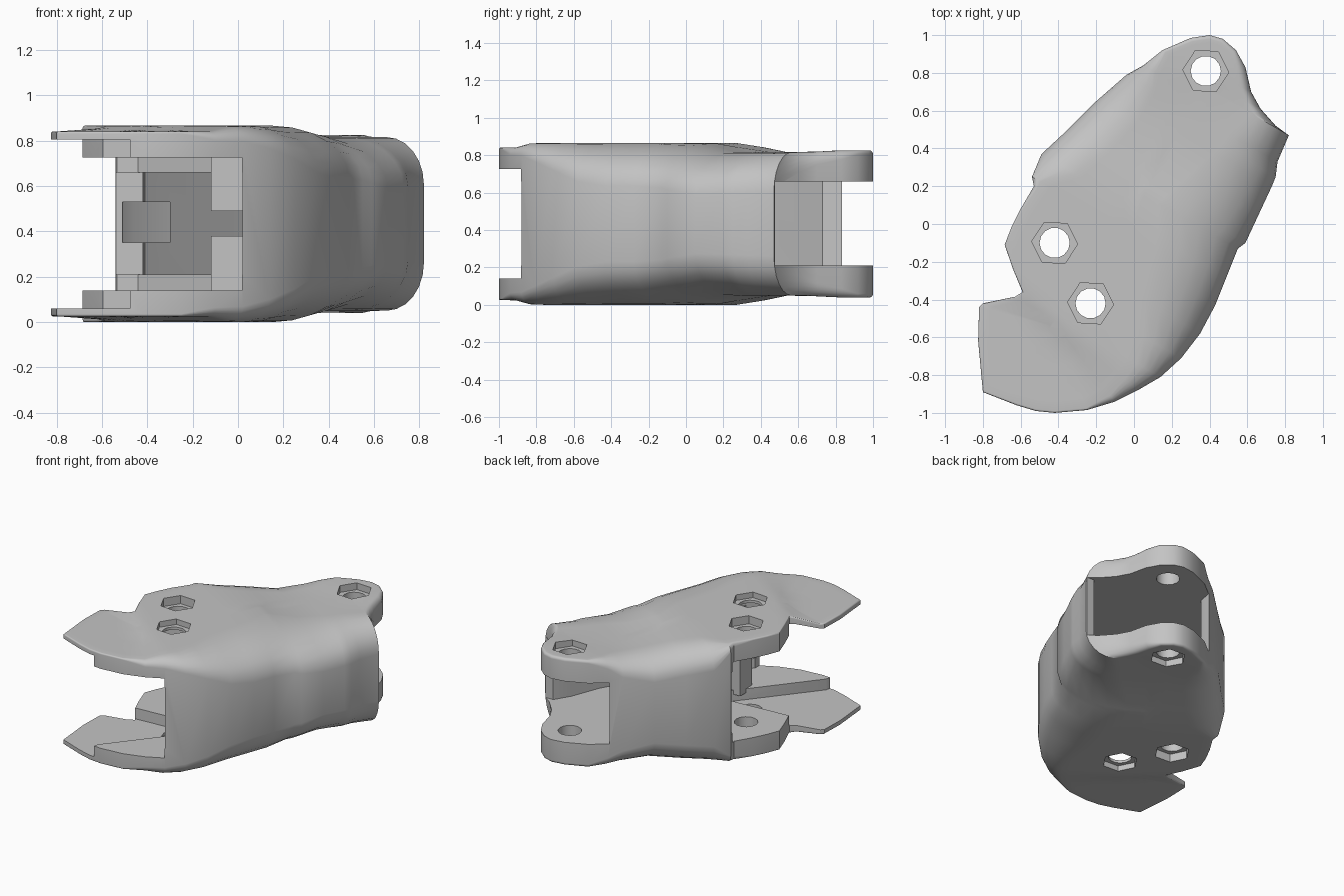
import bpy
import bmesh
import math
from mathutils import Vector

old = bpy.data.objects.get("Cube")
if old:
    bpy.data.objects.remove(old, do_unlink=True)

MID = 0.433

# Single grey plastic
grey = bpy.data.materials.new("grey plastic")
grey.use_nodes = True
colour = (0.55, 0.55, 0.55, 1)
grey.diffuse_color = colour
grey.node_tree.nodes["Principled BSDF"].inputs["Base Color"].default_value = colour


def clamp(t):
    return min(max(t, 0), 1)


def smooth(t):
    t = clamp(t)
    return t * t * (3 - 2 * t)


def make_object(name, bm):
    bmesh.ops.recalc_face_normals(bm, faces=bm.faces)
    mesh = bpy.data.meshes.new(name)
    bm.to_mesh(mesh)
    bm.free()
    mesh.materials.append(grey)
    obj = bpy.data.objects.new(name, mesh)
    bpy.context.collection.objects.link(obj)
    return obj


def prism(name, points, z0, z1):
    bm = bmesh.new()
    face = bm.faces.new([bm.verts.new((x, y, z0)) for x, y in points])
    grown = bmesh.ops.extrude_face_region(bm, geom=[face])["geom"]
    top = [v for v in grown if isinstance(v, bmesh.types.BMVert)]
    bmesh.ops.translate(bm, verts=top, vec=(0, 0, z1 - z0))
    return make_object(name, bm)


def polygon(cx, cy, radius, sides, turn=0):
    steps = [turn + math.tau * i / sides for i in range(sides)]
    return [(cx + radius * math.cos(a), cy + radius * math.sin(a)) for a in steps]


def combine(target, tool, operation):
    mod = target.modifiers.new("combine", "BOOLEAN")
    mod.operation = operation
    mod.solver = "EXACT"
    mod.object = tool
    bpy.context.view_layer.objects.active = target
    bpy.ops.object.modifier_apply(modifier=mod.name)
    bpy.data.objects.remove(tool, do_unlink=True)


# Plan outline: front tip, right wall, rear ear, left wall, side notch
outline = [
    (-.8, -.89), (-.62, -.96), (-.52, -.99), (-.42, -1), (-.25, -.985), (-.1, -.94),
    (.02, -.88), (.14, -.81), (.25, -.71), (.35, -.58), (.43, -.43), (.49, -.28),
    (.55, -.13), (.59, -.1), (.66, .05), (.73, .2), (.75, .25), (.76, .33), (.82, .47),
    (.75, .52), (.67, .61), (.62, .7), (.59, .83), (.54, .92), (.47, .98), (.4, 1),
    (.3, .985), (.15, .92), (.05, .84), (-.04, .79), (-.2, .65), (-.35, .5),
    (-.49, .37), (-.54, .25), (-.53, .2), (-.6, .08), (-.65, -.02), (-.685, -.11),
    (-.64, -.24), (-.59, -.36), (-.63, -.385), (-.8, -.42), (-.82, -.44), (-.825, -.62)]
spine_a, spine_b = Vector((-.4, -.55)), Vector((.38, .82))


def to_spine(p):
    d = spine_b - spine_a
    t = clamp((p - spine_a).dot(d) / d.length_squared)
    return spine_a + d * t


def half_height(p):
    tip = .025 * smooth((-.83 - .87 * p.x - p.y) / .2)
    ear = .05 * smooth((1.2 * p.y + .8 * p.x - .15) / .45)
    rise = .01 * smooth((p.y - .6) / .25)
    return MID - tip - ear + rise


def rounding(p):
    """Inset and drop of the rounded edge at an outline point."""
    if p.y > .48 and p.x > .1:
        side = max(0, p.x - .55)
        return .02 + .6 * side, .02 + .7 * side
    if p.x > -.2 and p.y < .48:
        grow = clamp((p.y + .98) / .45)
        fade = clamp((p.y + .1) / .57)
        hump = .1 * smooth((p.y + .35) / .25)
        return .01 + .36 * grow + hump - .28 * fade, .02 + .21 * grow - .02 * fade
    if p.y > .2:
        side = smooth((p.y - .2) / .2) * smooth((.15 - p.x) / .3)
        return .02 + .2 * side, .03 + .13 * side
    return .01, .01


def ring(angle, shrink):
    result = []
    for xy in outline:
        p = Vector(xy)
        inset, drop = rounding(p)
        inward = to_spine(p) - p
        inset = min(inset, .85 * inward.length)
        q = p + inward.normalized() * inset * (1 - math.cos(angle))
        q = q.lerp(to_spine(p), shrink)
        result.append((q.x, q.y, half_height(q) - drop * (1 - math.sin(angle))))
    return result


# Rounded body lofted from the middle out to both faces
upper = [ring(math.radians(a), 0) for a in range(0, 91, 15)]
upper += [ring(math.pi / 2, f) for f in (.12, .25, .4, .55, .7, .88)]
layers = [[(x, y, MID - z) for x, y, z in r] for r in reversed(upper)]
layers += [[(x, y, MID + z) for x, y, z in r] for r in upper]
bm = bmesh.new()
loops = [[bm.verts.new(co) for co in layer] for layer in layers]
count = len(outline)
for low, high in zip(loops, loops[1:]):
    for i in range(count):
        j = (i + 1) % count
        bm.faces.new((low[i], low[j], high[j], high[i]))
bm.faces.new(loops[0][::-1])
bm.faces.new(loops[-1])
bmesh.ops.triangulate(bm, faces=[f for f in bm.faces if len(f.verts) > 4])
body = make_object("finger_shell", bm)

# Hollow channel running from the front mouth to the rear ears
channel = [(-1.1, -1.2), (.02, -1.2), (.02, -.84), (.2, -.66), (.34, -.42), (.45, -.1),
           (.6, .15), (.68, .36), (.75, .475), (1.2, .475), (1.2, 1.3), (.04, 1.3),
           (.04, .83), (.02, .73), (-.3, .43), (-.41, .32), (-.42, .24), (-1.1, .24)]
combine(body, prism("channel_cutter", channel, .21, .66), "DIFFERENCE")

# Slot between the pads at the front end of the left wall
slot = [(-.51, .2), (-.3, .2), (-.3, .44), (-.46, .32), (-.51, .26)]
combine(body, prism("slot_cutter", slot, .35, .53), "DIFFERENCE")

# Taller mouth at the front, then the thin plates behind the front rim
mouth = [(-1.1, -1.2), (.018, -1.2), (.018, -.83), (.19, -.65), (.3, -.45),
         (-.44, .22), (-1.1, .22)]
combine(body, prism("mouth_cutter", mouth, .14, .726), "DIFFERENCE")
tip = [(-1, -.37), (-.59, -.345), (-.1, -.31), (-.01, -.39), (-.47, -.96), (-.5, -1.1),
       (-1, -1.1)]
combine(body, prism("tip_cutter", tip, .06, .806), "DIFFERENCE")

# Paired stop blocks against the inside of the right wall
for z0, z1 in ((.11, .38), (.49, .756)):
    block = [(-.12, -.6), (.26, -.6), (.32, -.46), (-.12, -.46)]
    combine(body, prism("stop_block", block, z0, z1), "UNION")

# Pin holes with hexagonal nut pockets on both faces
for cx, cy, depth in ((.38, .81, .09), (-.42, -.1, .06), (-.23, -.42, .04)):
    combine(body, prism("hole", polygon(cx, cy, .08, 14), -.2, 1.1), "DIFFERENCE")
    nut = polygon(cx, cy, .122, 6, -.06)
    combine(body, prism("nut_low", nut, -.2, depth), "DIFFERENCE")
    combine(body, prism("nut_high", nut, 2 * MID - depth, 1.1), "DIFFERENCE")

# Smooth shading with crisp cut edges
bpy.ops.object.select_all(action="DESELECT")
body.select_set(True)
bpy.context.view_layer.objects.active = body
bpy.ops.object.shade_smooth_by_angle(angle=math.radians(32))
